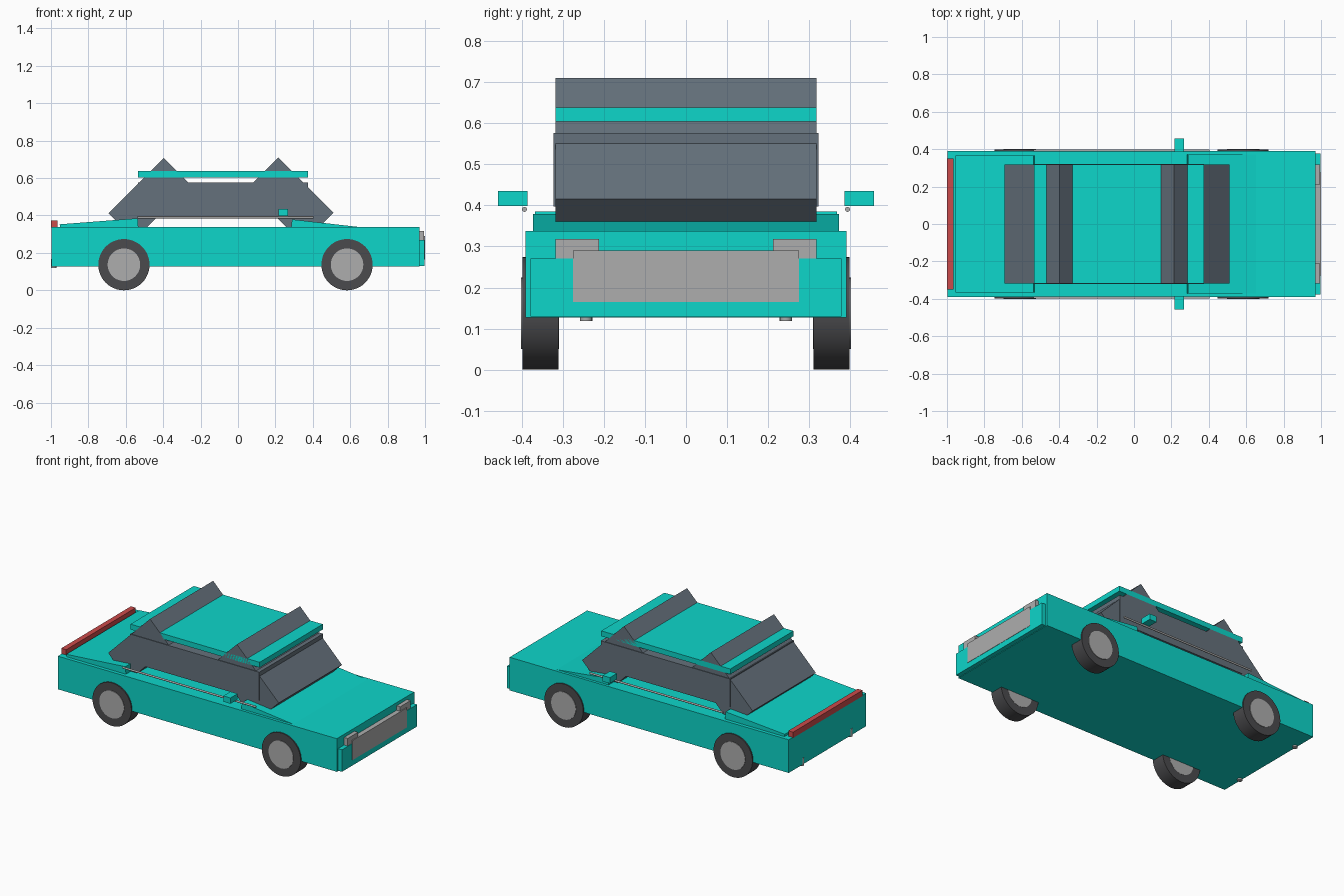
import bpy, math

if "Cube" in bpy.data.objects:
    bpy.data.objects.remove(bpy.data.objects["Cube"])


def material(name, rgb):
    m = bpy.data.materials.new(name)
    m.diffuse_color = (*rgb, 1)
    m.use_nodes = True
    m.node_tree.nodes["Principled BSDF"].inputs["Base Color"].default_value = m.diffuse_color
    return m


TEAL = material("teal", (0.004, 0.67, 0.59))
GLASS = material("glass", (0.13, 0.165, 0.2))
TYRE = material("tyre", (0.07, 0.07, 0.075))
RED = material("red", (0.6, 0.07, 0.07))
SILVER = material("silver", (0.42, 0.42, 0.42))


def finish(name, mat):
    ob = bpy.context.object
    ob.name = name
    ob.data.materials.append(mat)
    return ob


def box(name, x, y, z, mat):
    """Box from (min, max) pairs."""
    bpy.ops.mesh.primitive_cube_add(size=1, location=[sum(p) / 2 for p in (x, y, z)])
    ob = finish(name, mat)
    ob.scale = [p[1] - p[0] for p in (x, y, z)]
    bpy.ops.object.transform_apply(location=False, rotation=False, scale=True)
    return ob


def tilted(name, centre, size, angle, mat):
    """Box centred at (x, z), turned about the y axis."""
    ob = box(name, *[(-s / 2, s / 2) for s in size], mat)
    ob.location = (centre[0], 0, centre[1])
    ob.rotation_euler.y = angle
    return ob


def rod(name, loc, radius, depth, rot, mat, sides=32):
    bpy.ops.mesh.primitive_cylinder_add(vertices=sides, radius=radius, depth=depth,
                                        location=loc, rotation=rot)
    ob = finish(name, mat)
    bpy.ops.object.shade_smooth_by_angle(angle=math.radians(35))
    return ob


# Lower body and front bumper
box("body", (-0.997, 0.97), (-0.39, 0.39), (0.127, 0.338), TEAL)
box("front_bumper", (0.96, 0.998), (-0.378, 0.378), (0.13, 0.27), TEAL)

# Sloping bonnet and boot lid, sunk into the body
tilted("bonnet", (0.473, 0.333), (0.376, 0.745, 0.05), math.atan(0.113), TEAL)
tilted("boot_lid", (-0.743, 0.344), (0.418, 0.735, 0.05), -math.atan(0.077), TEAL)

# Cabin glass block and floating roof
box("cabin_windows", (-0.535, 0.375), (-0.322, 0.322), (0.397, 0.576), GLASS)
box("roof", (-0.535, 0.375), (-0.318, 0.318), (0.604, 0.638), TEAL)

# Thick front and rear screens leaning at 45 degrees
tilted("windscreen", (0.28, 0.48), (0.417, 0.636, 0.233), math.radians(45), GLASS)
tilted("rear_screen", (-0.475, 0.49), (0.417, 0.636, 0.198), math.radians(-45), GLASS)

# Front grille and rear light bar
box("grille", (0.96, 1.0), (-0.275, 0.275), (0.165, 0.29), SILVER)
box("rear_light_bar", (-1.0, -0.966), (-0.35, 0.35), (0.335, 0.372), RED)

along_x = (0, math.pi / 2, 0)
along_y = (math.pi / 2, 0, 0)
for s, side in ((-1, "right"), (1, "left")):
    # Headlights, door mirrors, side trim and exhaust stubs
    def span(a, b):
        return tuple(sorted((s * a, s * b)))
    box(f"headlight_{side}", (0.96, 0.995), span(0.212, 0.317), (0.26, 0.318), SILVER)
    box(f"mirror_{side}", (0.217, 0.267), span(0.385, 0.457), (0.398, 0.435), TEAL)
    rod(f"side_trim_{side}", (-0.067, s * 0.393, 0.39), 0.006, 0.94, along_x, SILVER, 16)
    rod(f"exhaust_{side}", (-0.985, s * 0.243, 0.143), 0.015, 0.05, (0, 0, 0), SILVER, 16)
    # Wheels with hub discs
    for x, end in ((-0.61, "rear"), (0.583, "front")):
        rod(f"tyre_{end}_{side}", (x, s * 0.354, 0.137), 0.137, 0.088, along_y, TYRE, 48)
        rod(f"hub_{end}_{side}", (x, s * 0.355, 0.137), 0.087, 0.092, along_y, SILVER, 48)
